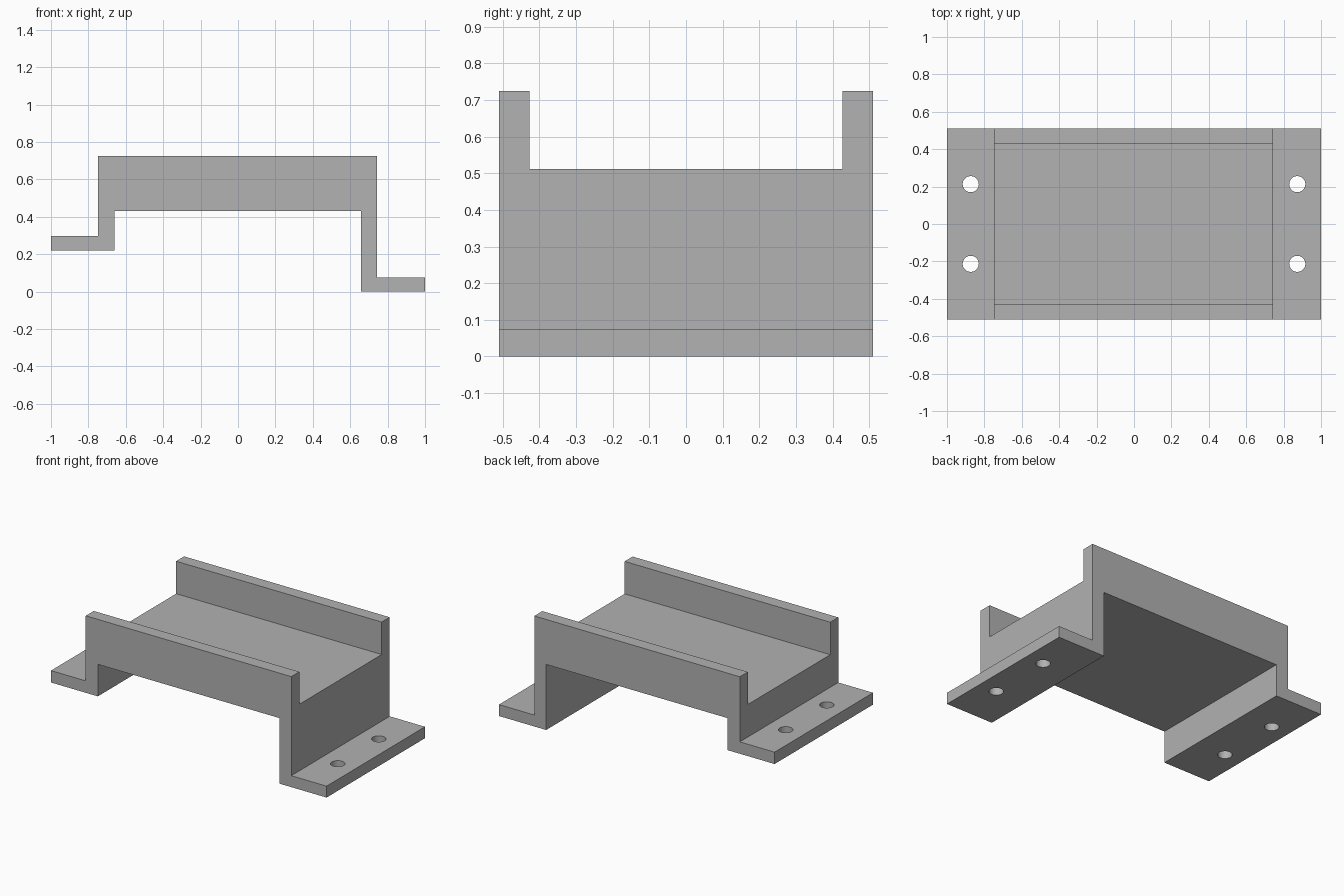
import bpy
import bmesh
import math

cube = bpy.data.objects.get("Cube")
if cube:
    bpy.data.objects.remove(cube, do_unlink=True)

HALF_DEPTH = 0.51
RIM_TOP = 0.725
DECK_TOP = 0.512
RIM_INNER = 0.427
HOLE_X, HOLE_Y, HOLE_RADIUS = 0.873, 0.213, 0.043

grey = bpy.data.materials.new("plain grey")
grey.use_nodes = True
colour = (0.445, 0.445, 0.445, 1)
grey.diffuse_color = colour
grey.node_tree.nodes["Principled BSDF"].inputs["Base Color"].default_value = colour


def extrude_profile(name, points, half_depth):
    """Extrude an x-z outline symmetrically along y."""
    bm = bmesh.new()
    face = bm.faces.new([bm.verts.new((x, -half_depth, z)) for x, z in points])
    result = bmesh.ops.extrude_face_region(bm, geom=[face])
    moved = [g for g in result["geom"] if isinstance(g, bmesh.types.BMVert)]
    bmesh.ops.translate(bm, verts=moved, vec=(0, 2 * half_depth, 0))
    bmesh.ops.recalc_face_normals(bm, faces=bm.faces)
    mesh = bpy.data.meshes.new(name)
    bm.to_mesh(mesh)
    bm.free()
    obj = bpy.data.objects.new(name, mesh)
    bpy.context.collection.objects.link(obj)
    return obj


def cut(target, cutter):
    """Subtract the cutter, then discard it."""
    cutter.hide_render = True
    mod = target.modifiers.new("cut", "BOOLEAN")
    mod.operation = "DIFFERENCE"
    mod.solver = "EXACT"
    mod.object = cutter
    bpy.context.view_layer.objects.active = target
    bpy.ops.object.modifier_apply(modifier=mod.name)
    bpy.data.objects.remove(cutter, do_unlink=True)


# Stepped bracket: high flange, raised bridge, low flange
bracket = extrude_profile("stepped_bracket", [
    (-1, 0.22), (-0.66, 0.22), (-0.66, 0.43), (0.658, 0.43),
    (0.658, 0), (1, 0), (1, 0.075), (0.744, 0.075),
    (0.744, RIM_TOP), (-0.748, RIM_TOP), (-0.748, 0.298), (-1, 0.298),
], HALF_DEPTH)
bracket.data.materials.append(grey)

# Open channel between the front and back rims
cut(bracket, extrude_profile("channel_cutter", [
    (-0.9, DECK_TOP), (0.9, DECK_TOP), (0.9, 1), (-0.9, 1)], RIM_INNER))

# Two screw holes in each flange
for x in (-HOLE_X, HOLE_X):
    for y in (-HOLE_Y, HOLE_Y):
        bpy.ops.mesh.primitive_cylinder_add(
            vertices=48, radius=HOLE_RADIUS, depth=1, location=(x, y, 0.2))
        cut(bracket, bpy.context.object)

# Smooth hole walls, sharp corners
bpy.ops.object.select_all(action="DESELECT")
bracket.select_set(True)
bpy.context.view_layer.objects.active = bracket
bpy.ops.object.shade_smooth_by_angle(angle=math.radians(30))
